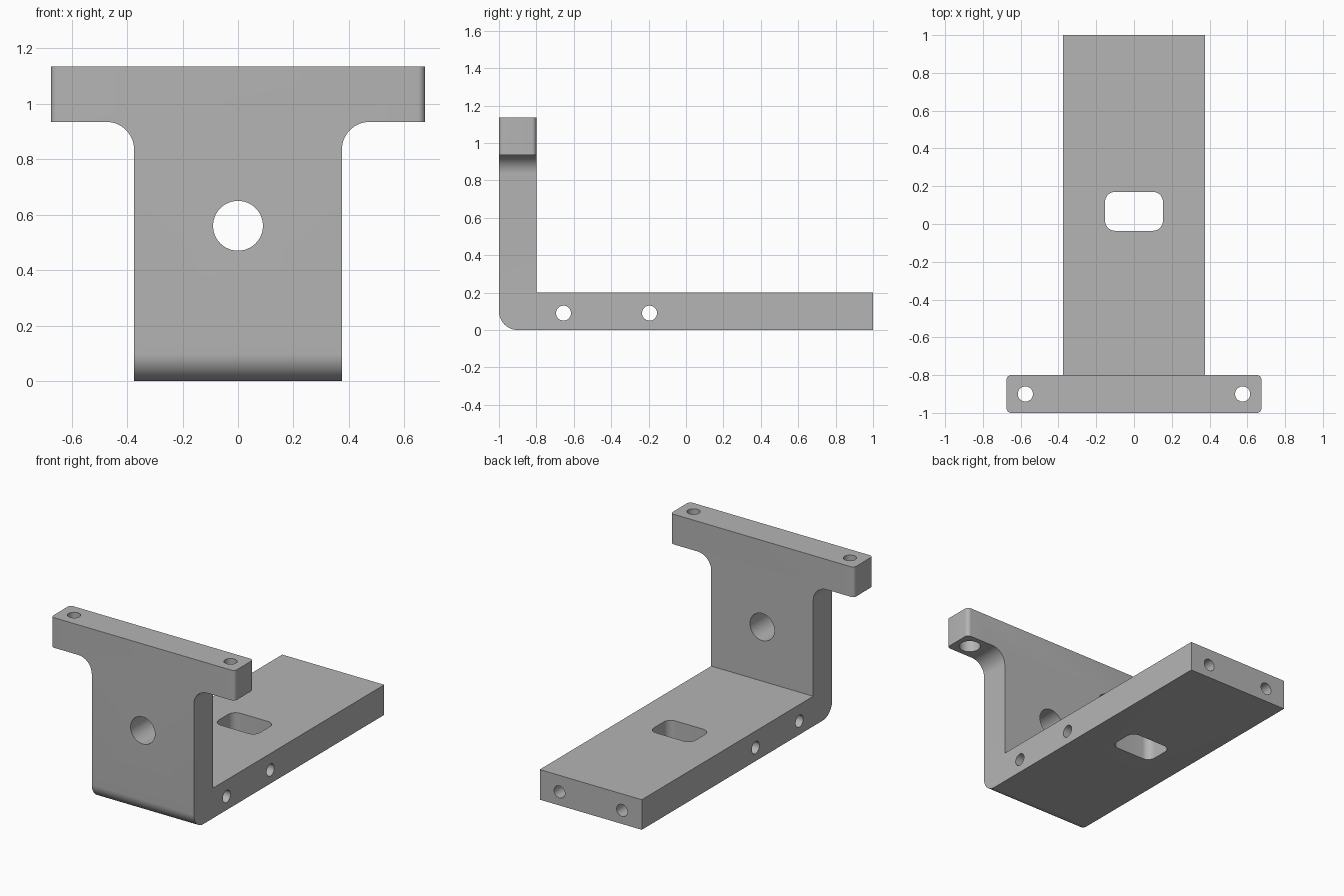
import bpy, bmesh, math
from mathutils import Matrix, Vector

old = bpy.data.objects.get("Cube")
if old:
    bpy.data.objects.remove(old, do_unlink=True)

grey = bpy.data.materials.new("plain grey")
grey.use_nodes = True
grey.diffuse_color = (0.46, 0.46, 0.46, 1)
grey.node_tree.nodes["Principled BSDF"].inputs["Base Color"].default_value = (0.46, 0.46, 0.46, 1)


def arc(cx, cy, r, a0, a1, n=16):
    """Points along a circular arc, angles in degrees."""
    angles = [math.radians(a0 + (a1 - a0) * i / n) for i in range(n + 1)]
    return [(cx + r * math.cos(a), cy + r * math.sin(a)) for a in angles]


def prism(name, outline, place, depth):
    """Closed outline, mapped into space by place(u, v), extruded by the vector depth."""
    bm = bmesh.new()
    face = bm.faces.new([bm.verts.new(place(u, v)) for u, v in outline])
    new = bmesh.ops.extrude_face_region(bm, geom=[face])["geom"]
    bmesh.ops.translate(bm, vec=depth, verts=[g for g in new if isinstance(g, bmesh.types.BMVert)])
    bmesh.ops.recalc_face_normals(bm, faces=bm.faces)
    mesh = bpy.data.meshes.new(name)
    bm.to_mesh(mesh)
    bm.free()
    obj = bpy.data.objects.new(name, mesh)
    bpy.context.collection.objects.link(obj)
    return obj


def drill(name, start, end, radius):
    """Round cutter running from start to end."""
    a, b = Vector(start), Vector(end)
    turn = (b - a).to_track_quat('Z', 'Y').to_matrix()
    ring = arc(0, 0, radius, 0, 360, 48)[:-1]
    return prism(name, ring, lambda u, v: a + turn @ Vector((u, v, 0)), b - a)


def combine(obj, tool, operation):
    """Apply a boolean and remove the tool."""
    tool.hide_render = True
    mod = obj.modifiers.new("cut", 'BOOLEAN')
    mod.operation, mod.solver, mod.object = operation, 'EXACT', tool
    bpy.context.view_layer.update()
    result = bpy.data.meshes.new_from_object(obj.evaluated_get(bpy.context.evaluated_depsgraph_get()))
    obj.modifiers.clear()
    obj.data = result
    bpy.data.objects.remove(tool, do_unlink=True)


# L-shaped side profile with a rounded outer bend
side = [(1, 0), (1, 0.2), (-0.8, 0.2), (-0.8, 1.135), (-1, 1.135)] + arc(-0.9, 0.1, 0.1, 180, 270)
bracket = prism("bracket", side, lambda y, z: (-0.9, y, z), Vector((1.8, 0, 0)))

# T-shaped front profile with filleted arms
half = [(0.375, -0.1)] + arc(0.475, 0.835, 0.1, 180, 90) + [(0.675, 0.935), (0.675, 1.3)]
front = half + [(-x, z) for x, z in reversed(half)]
combine(bracket, prism("front_shape", front, lambda x, z: (x, -1.2, z), Vector((0, 2.4, 0))), 'INTERSECT')

# Rounded upright edges at the arm ends
bm = bmesh.new()
bm.from_mesh(bracket.data)
ends = [e for e in bm.edges if all(abs(v.co.x) > 0.67 for v in e.verts)
        and abs(e.verts[0].co.z - e.verts[1].co.z) > 0.1]
bmesh.ops.bevel(bm, geom=ends, offset=0.025, segments=8, profile=0.5, affect='EDGES')
bm.to_mesh(bracket.data)
bm.free()

# Rounded slot through the base
slot = []
for cx, cy, a in ((0.1, 0.117, 0), (-0.1, 0.117, 90), (-0.1, 0.017, 180), (0.1, 0.017, 270)):
    slot += arc(cx, cy, 0.053, a, a + 90, 10)
combine(bracket, prism("slot_cutter", slot, lambda x, y: (x, y, -0.1), Vector((0, 0, 0.4))), 'DIFFERENCE')

# Large hole through the upright plate
combine(bracket, drill("centre_cutter", (0, -1.1, 0.56), (0, -0.7, 0.56), 0.09), 'DIFFERENCE')

# Cross holes through the base
for y in (-0.655, -0.195):
    combine(bracket, drill("cross_cutter", (-0.5, y, 0.09), (0.5, y, 0.09), 0.04), 'DIFFERENCE')

for s in (-1, 1):
    # Blind holes in the back end
    combine(bracket, drill("end_cutter", (s * 0.23, 1.1, 0.09), (s * 0.23, 0.6, 0.09), 0.04), 'DIFFERENCE')
    # Bolt holes in the arms, wider from below
    x = s * 0.575
    combine(bracket, drill("bolt_cutter", (x, -0.9, 0.88), (x, -0.9, 1.2), 0.04), 'DIFFERENCE')
    combine(bracket, drill("counterbore_cutter", (x, -0.9, 0.88), (x, -0.9, 1.035), 0.066), 'DIFFERENCE')

bracket.data.materials.clear()
bracket.data.materials.append(grey)
for poly in bracket.data.polygons:
    poly.material_index = 0

bpy.ops.object.select_all(action='DESELECT')
bracket.select_set(True)
bpy.context.view_layer.objects.active = bracket
bpy.ops.object.shade_smooth_by_angle(angle=math.radians(30))
